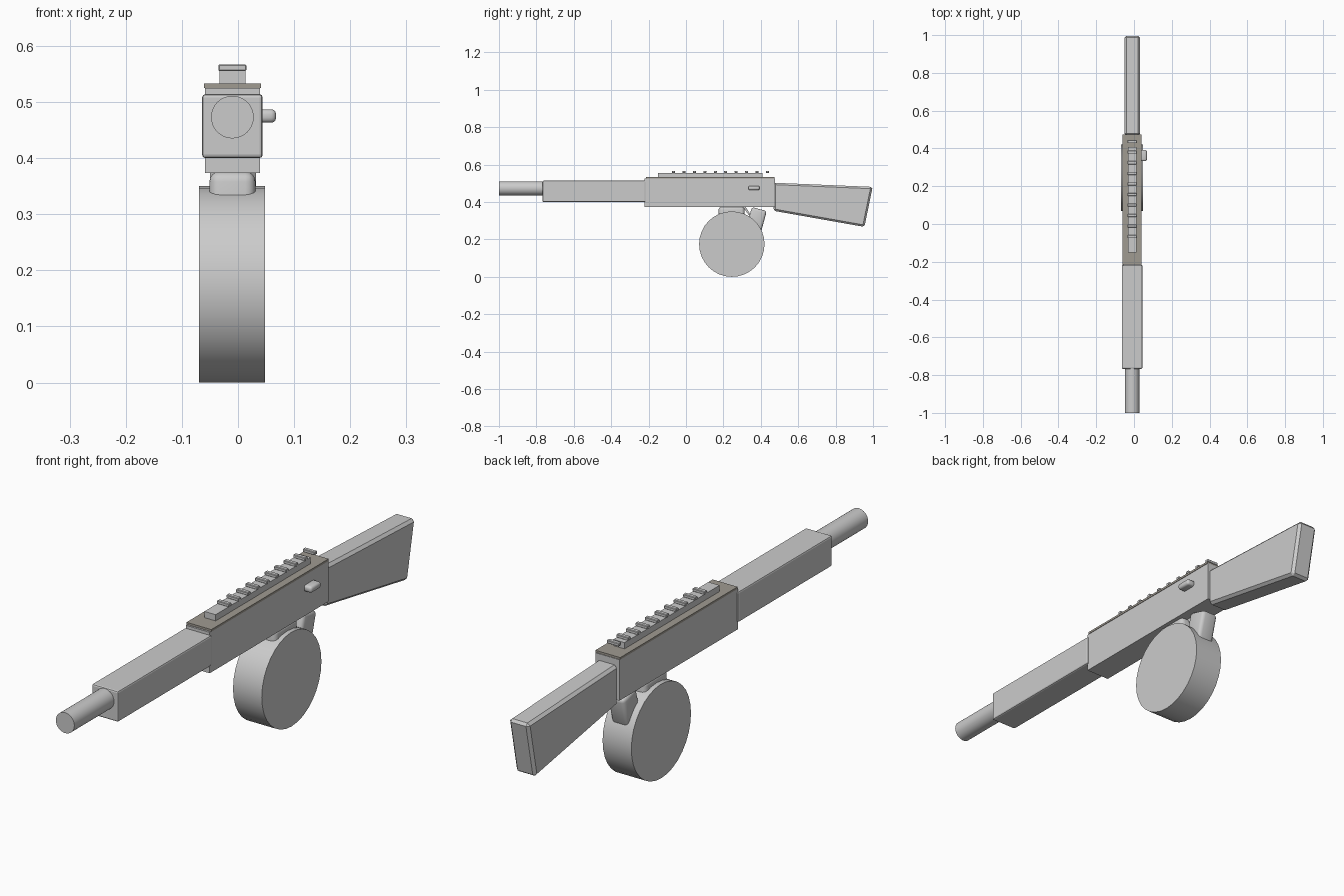
import bpy, bmesh, math

if "Cube" in bpy.data.objects:
    bpy.data.objects.remove(bpy.data.objects["Cube"])

CX = -0.01  # centre line of the body


def mat(name, rgb):
    m = bpy.data.materials.new(name)
    m.diffuse_color = (*rgb, 1)
    m.use_nodes = True
    m.node_tree.nodes["Principled BSDF"].inputs["Base Color"].default_value = m.diffuse_color
    return m


GREY = mat("light_grey", (0.6, 0.6, 0.6))
BROWN = mat("grey_brown", (0.35, 0.325, 0.285))


def finish(o, name, material, bevel=0, seg=1):
    o.name = name
    o.data.materials.clear()
    o.data.materials.append(material)
    if bevel:
        b = o.modifiers.new("bevel", 'BEVEL')
        b.width, b.segments = bevel, seg
        b.limit_method = 'ANGLE'
    return o


def prism(name, profile, x0, x1, material=GREY, bevel=0, seg=1):
    """Side profile (y, z) extruded along x."""
    bm = bmesh.new()
    a = [bm.verts.new((x0, y, z)) for y, z in profile]
    b = [bm.verts.new((x1, y, z)) for y, z in profile]
    bm.faces.new(a)
    bm.faces.new(b[::-1])
    n = len(a)
    for i in range(n):
        bm.faces.new((a[i], b[i], b[(i + 1) % n], a[(i + 1) % n]))
    bmesh.ops.recalc_face_normals(bm, faces=bm.faces)
    me = bpy.data.meshes.new(name)
    bm.to_mesh(me)
    bm.free()
    o = bpy.data.objects.new(name, me)
    bpy.context.collection.objects.link(o)
    return finish(o, name, material, bevel, seg)


def box(name, x, y, z, material=GREY, bevel=0, seg=1):
    prof = [(y[0], z[0]), (y[1], z[0]), (y[1], z[1]), (y[0], z[1])]
    return prism(name, prof, x[0], x[1], material, bevel, seg)


def cylinder(name, r, length, loc, rot, sides=32):
    bpy.ops.mesh.primitive_cylinder_add(vertices=sides, radius=r, depth=length,
                                        location=loc, rotation=rot)
    bpy.ops.object.shade_smooth_by_angle(angle=math.radians(35))
    return finish(bpy.context.object, name, GREY)


def smooth(o):
    bpy.ops.object.select_all(action='DESELECT')
    o.select_set(True)
    bpy.context.view_layer.objects.active = o
    for m in list(o.modifiers):
        bpy.ops.object.modifier_apply(modifier=m.name)
    bpy.ops.object.shade_smooth_by_angle(angle=math.radians(35))


# barrel and forward guard
cylinder("barrel", 0.038, 0.3, (CX, -0.85, 0.473), (math.pi / 2, 0, 0))
box("hand_guard", (-0.064, 0.044), (-0.767, -0.215), (0.4, 0.514), bevel=0.006, seg=2)

# main body with darker cover plate
box("body", (-0.059, 0.039), (-0.222, 0.475), (0.373, 0.525))
box("cover_plate", (-0.061, 0.041), (-0.215, 0.473), (0.525, 0.533), BROWN)

# rail with evenly spaced teeth
box("rail", (-0.033, 0.013), (-0.15, 0.408), (0.532, 0.556))
for i in range(10):
    y = -0.067 + i * 0.0559
    box(f"rail_tooth_{i + 1}", (-0.035, 0.015), (y - 0.008, y + 0.008), (0.555, 0.567), bevel=0.002)

# rounded side handle
handle = box("side_handle", (0.03, 0.068), (0.333, 0.393), (0.463, 0.487), bevel=0.009, seg=3)
smooth(handle)

# stock with chamfered edges
prism("stock", [(0.468, 0.353), (0.954, 0.267), (0.998, 0.481), (0.468, 0.503)],
      -0.05, 0.032, bevel=0.01)

# round drum
cylinder("drum", 0.175, 0.118, (-0.0105, 0.245, 0.175), (0, math.pi / 2, 0), 32)

# neck joining drum and body, rounded along its upright edges
neck = box("neck", (-0.051, 0.031), (0.174, 0.313), (0.25, 0.376), bevel=0.018, seg=4)
smooth(neck)

# slanted rear grip and small trigger
grip = prism("grip", [(0.352, 0.373), (0.432, 0.352), (0.4, 0.235), (0.32, 0.256)],
             -0.045, 0.025, bevel=0.014, seg=3)
smooth(grip)
prism("trigger", [(0.303, 0.376), (0.318, 0.376), (0.345, 0.332), (0.337, 0.328)],
      -0.018, -0.002)
